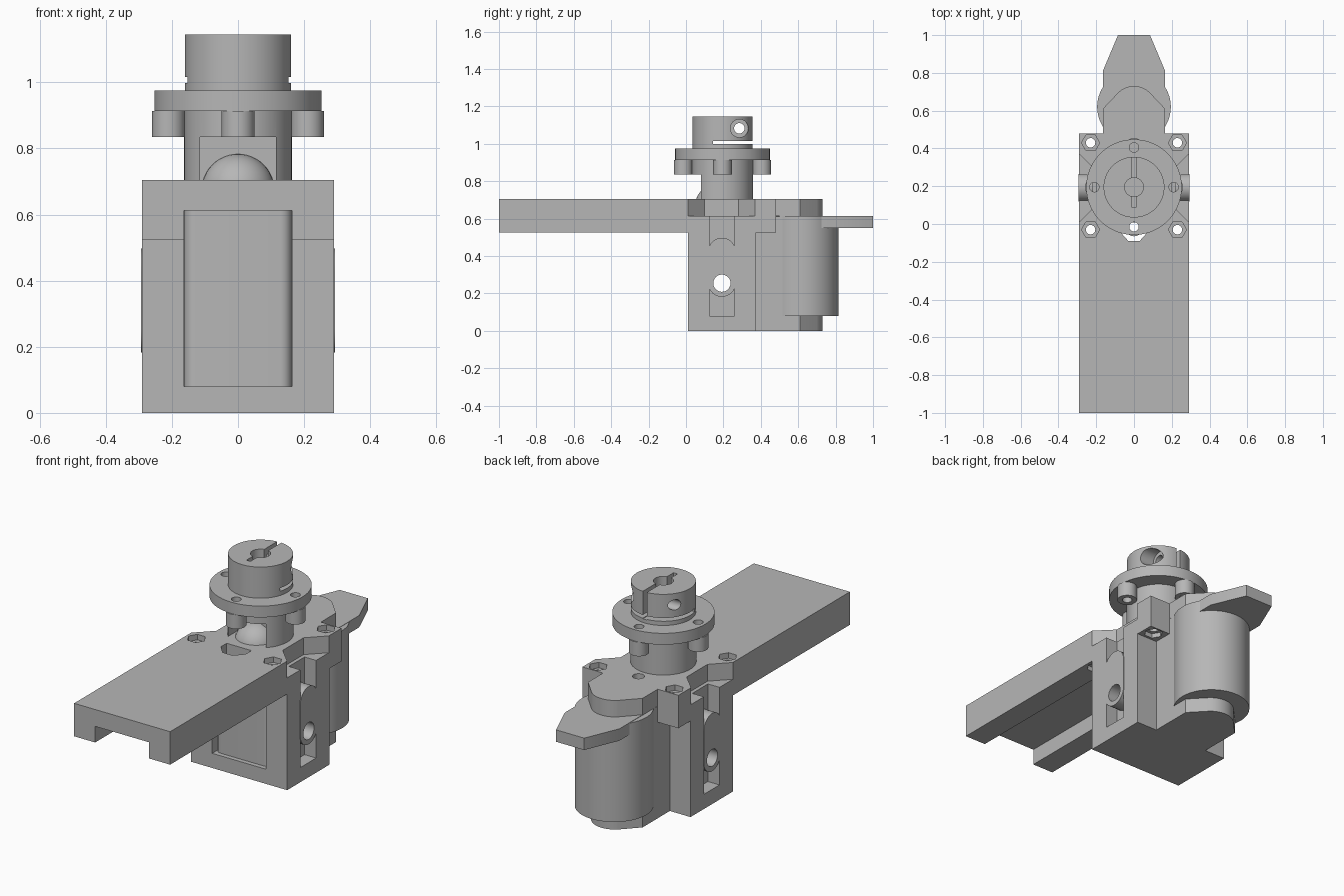
import bpy, bmesh
from math import pi, cos, sin, radians
from mathutils import Matrix, Vector

if "Cube" in bpy.data.objects:
    bpy.data.objects.remove(bpy.data.objects["Cube"])

grey = bpy.data.materials.new("plain_grey")
grey.use_nodes = True
COLOR = (0.47, 0.47, 0.47, 1)
grey.diffuse_color = COLOR
for node in grey.node_tree.nodes:
    if node.type == 'BSDF_PRINCIPLED':
        node.inputs["Base Color"].default_value = COLOR

AXIS = 0.195   # y of the hub axis
REAR = 0.62    # y of the rear barrel axis


def finish(name, bm):
    bmesh.ops.recalc_face_normals(bm, faces=bm.faces)
    mesh = bpy.data.meshes.new(name)
    bm.to_mesh(mesh)
    bm.free()
    mesh.materials.append(grey)
    ob = bpy.data.objects.new(name, mesh)
    bpy.context.collection.objects.link(ob)
    return ob


def box(name, x0, x1, y0, y1, z0, z1):
    bm = bmesh.new()
    size = Matrix.Diagonal((x1 - x0, y1 - y0, z1 - z0, 1))
    mid = Matrix.Translation(((x0 + x1) / 2, (y0 + y1) / 2, (z0 + z1) / 2))
    bmesh.ops.create_cube(bm, size=1, matrix=mid @ size)
    return finish(name, bm)


def prism(name, pts, lo, hi, axis='Z'):
    """Extrude an outline along z, or a (y, z) outline along x."""
    bm = bmesh.new()
    place = (lambda p: (p[0], p[1], lo)) if axis == 'Z' else (lambda p: (lo, p[0], p[1]))
    face = bm.faces.new([bm.verts.new(place(p)) for p in pts])
    out = bmesh.ops.extrude_face_region(bm, geom=[face])
    move = Vector((0, 0, hi - lo)) if axis == 'Z' else Vector((hi - lo, 0, 0))
    bmesh.ops.translate(bm, vec=move, verts=[g for g in out["geom"] if isinstance(g, bmesh.types.BMVert)])
    return finish(name, bm)


def arc(cx, cy, r, a0, a1, n=16):
    angles = [radians(a0 + (a1 - a0) * i / n) for i in range(n + 1)]
    return [(cx + r * cos(a), cy + r * sin(a)) for a in angles]


def cyl(name, cx, cy, r, lo, hi, axis='Z', n=48):
    return prism(name, arc(cx, cy, r, 0, 360 - 360 / n, n - 1), lo, hi, axis)


def cut(ob, *cutters):
    for c in cutters:
        c.hide_render = True
        mod = ob.modifiers.new("cut", 'BOOLEAN')
        mod.operation, mod.solver, mod.object = 'DIFFERENCE', 'EXACT', c
    bpy.context.view_layer.update()
    graph = bpy.context.evaluated_depsgraph_get()
    mesh = bpy.data.meshes.new_from_object(ob.evaluated_get(graph))
    ob.modifiers.clear()
    ob.data = mesh
    for c in cutters:
        bpy.data.objects.remove(c)


def mirrored(half):
    return half + [(-x, y) for x, y in reversed(half) if abs(x) > 1e-5]


def bolt_cutters(y, x, low):
    # through hole with hexagonal pockets at both ends
    return [cyl("bolt_hole", x, y, 0.025, 0.4, 0.8, n=24),
            cyl("hex_top", x, y, 0.048, 0.675, 0.8, n=6),
            cyl("hex_bottom", x, y, 0.048, 0.4, low, n=6)]


# Long top plate, waisted beside the hub and domed at the back
dome = [(0.165, 0.48), (0.165, 0.61)] + arc(0, 0.61, 0.12, 48, 90, 10)
plate = prism("top_plate", mirrored(
    [(0.29, -1), (0.29, 0.01), (0.2, 0.1), (0.2, 0.28), (0.29, 0.37), (0.29, 0.48)] + dome), 0.613, 0.705)
corners = [(y, x) for y in (-0.03, 0.43) for x in (-0.23, 0.23)]
holes = [c for y, x in corners for c in bolt_cutters(y, x, 0.55)]
notch = prism("notch", mirrored([(0.075, 0.009), (0.075, -0.04), (0.03, -0.09)]), 0.5, 0.8)
cut(plate, notch, cyl("rear_hole", 0, 0.41, 0.03, 0.63, 0.8), *holes)

# Rails under the plate and rear lugs, one pair per side
for side, s in (("left", 1), ("right", -1)):
    xs = sorted((0.163 * s, 0.29 * s))
    rail = box(side + "_rail", *xs, -1, 0.01, 0.525, 0.613)
    cut(rail, *bolt_cutters(-0.03, 0.23 * s, 0.55))
    lug = box(side + "_lug", *xs, 0.375, 0.48, 0.525, 0.613)
    cut(lug, *bolt_cutters(0.43, 0.23 * s, 0.55))

# Main block with side slots, front recess and a cross hole
body = box("body_block", -0.29, 0.29, 0.01, 0.375, 0, 0.613)
cut(body,
    box("slot_l", 0.22, 0.4, 0.125, 0.26, 0.08, 0.7),
    box("slot_r", -0.4, -0.22, 0.125, 0.26, 0.08, 0.7),
    box("recess", -0.163, 0.163, -0.1, 0.06, 0.08, 0.7),
    cyl("cross", AXIS - 0.003, 0.255, 0.046, -0.5, 0.5, 'X'))
prism("front_panel", mirrored([(0.163, 0.08)] + [(x, y) for x, y in arc(0.128, 0.07, 0.035, 0, -90, 8)]),
      0.08, 0.613)

# Rounded side links in the slots
for side, s in (("left", 1), ("right", -1)):
    outline = arc(0.192, 0.425, 0.073, 0, 180) + arc(0.192, 0.255, 0.073, 180, 360)
    link = prism(side + "_link", outline, 0.215 * s, 0.293 * s, 'X')
    cut(link, cyl("cross", AXIS - 0.003, 0.255, 0.046, -0.5, 0.5, 'X'))

# Rear barrel, its neck, base and lever
box("barrel_neck", -0.165, 0.165, 0.37, 0.53, 0.08, 0.612)
cyl("rear_barrel", 0, REAR, 0.195, 0.08, 0.613, n=64)
prism("rear_base", mirrored([(0.165, 0.37)] + dome[1:]), 0, 0.08)
prism("rear_lever", mirrored([(0.165, 0.5), (0.165, 0.81), (0.085, 1.0)]), 0.55, 0.615)

# Hub with front window and a ball inside
hub = cyl("hub", 0, AXIS, 0.163, 0.7, 0.92, n=64)
cut(hub, box("window", -0.115, 0.115, -0.1, 0.16, 0.6, 0.835))
bm = bmesh.new()
bmesh.ops.create_uvsphere(bm, u_segments=40, v_segments=24, radius=0.11,
                          matrix=Matrix.Translation((0, 0.16, 0.673)))
finish("hub_ball", bm)

# Flange with four drilled bosses
spots = [(0.21 * cos(k * pi / 2), AXIS + 0.21 * sin(k * pi / 2)) for k in range(4)]
flange = cyl("flange", 0, AXIS, 0.253, 0.913, 0.975, n=80)
cut(flange, *[cyl("hole", x, y, 0.025, 0.7, 1.1, n=24) for x, y in spots],
    cyl("bore", 0, AXIS, 0.05, 0.93, 1.2))
for i, (x, y) in enumerate(spots):
    boss = cyl("boss_%d" % (i + 1), x, y, 0.05, 0.835, 0.913, n=32)
    cut(boss, cyl("hole", x, y, 0.025, 0.7, 1.1, n=24))

# Split clamp collar
collar = cyl("clamp_collar", 0, AXIS, 0.161, 0.975, 1.145, n=64)
cut(collar, cyl("bore", 0, AXIS, 0.05, 0.9, 1.3),
    box("slit", -0.012, 0.012, 0.09, 0.5, 0.995, 1.3),
    box("gap", -0.3, 0.3, 0.145, 0.5, 0.998, 1.016),
    cyl("screw_hole", 0.285, 1.083, 0.028, -0.3, 0.3, 'X', 32),
    cyl("counterbore", 0.285, 1.083, 0.048, 0.07, 0.3, 'X', 32))

# Smooth curved faces, keep hard edges
bpy.ops.object.select_all(action='DESELECT')
for ob in bpy.context.scene.objects:
    if ob.type == 'MESH':
        ob.select_set(True)
        bpy.context.view_layer.objects.active = ob
bpy.ops.object.shade_smooth_by_angle(angle=radians(30))
